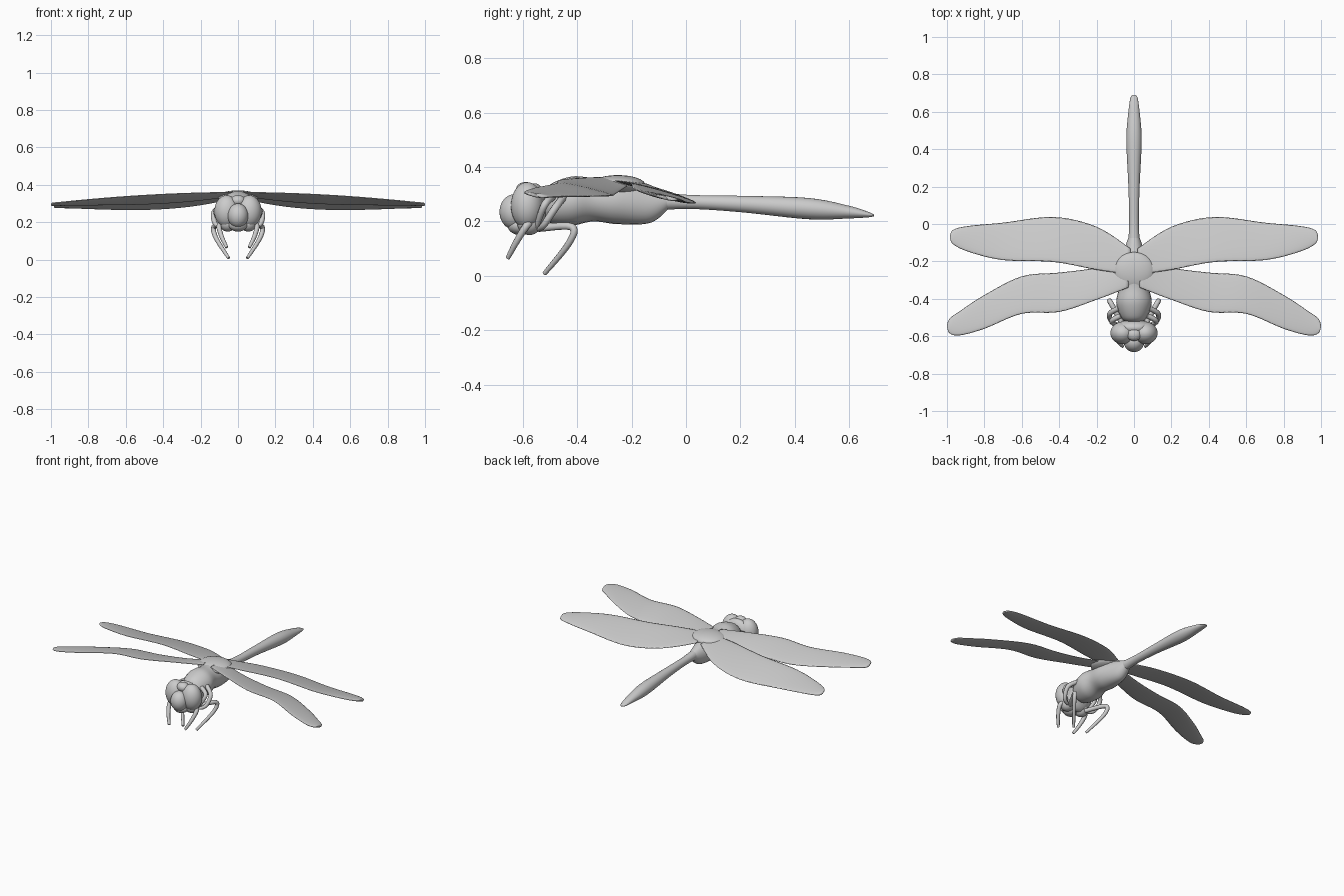
import bpy
import bmesh
import math
from mathutils import Vector

if "Cube" in bpy.data.objects:
    bpy.data.objects.remove(bpy.data.objects["Cube"])

color = (0.6, 0.6, 0.6, 1)
grey = bpy.data.materials.new("plain grey")
grey.use_nodes = True
grey.diffuse_color = color
grey.node_tree.nodes["Principled BSDF"].inputs["Base Color"].default_value = color


def add_object(name, data):
    data.materials.append(grey)
    obj = bpy.data.objects.new(name, data)
    bpy.context.collection.objects.link(obj)
    return obj


def finish(name, bm):
    """Turn a bmesh into a smooth shaded object."""
    bmesh.ops.recalc_face_normals(bm, faces=bm.faces)
    mesh = bpy.data.meshes.new(name)
    bm.to_mesh(mesh)
    bm.free()
    for face in mesh.polygons:
        face.use_smooth = True
    return add_object(name, mesh)


def smooth_path(points, steps=6):
    """Run a flowing curve through a few control points of any dimension."""
    points = [Vector(p) for p in points]
    padded = [points[0], *points, points[-1]]
    path = []
    for before, start, end, after in zip(padded, padded[1:], padded[2:], padded[3:]):
        leave, arrive = (end - before) / 2, (after - start) / 2
        for step in range(steps):
            t = step / steps
            ease = t * t * (3 - 2 * t)
            path.append(start.lerp(end, ease)
                        + leave * t * (1 - t) ** 2 - arrive * t * t * (1 - t))
    return path + [points[-1]]


def loft(name, rings):
    """Skin a row of closed rings and cap both ends."""
    bm = bmesh.new()
    rows = [[bm.verts.new(point) for point in ring] for ring in rings]
    for a, b in zip(rows, rows[1:]):
        for i in range(len(a)):
            bm.faces.new((a[i - 1], a[i], b[i], b[i - 1]))
    bm.faces.new(rows[0])
    bm.faces.new(rows[-1])
    return finish(name, bm)


def body(name, stations, sides=24):
    """Round body along y; a station is (y, centre z, half height, half width)."""
    angles = [math.tau * i / sides for i in range(sides)]
    loft(name, [[(wide * math.cos(a), y, z + tall * math.sin(a)) for a in angles]
                for y, z, tall, wide in smooth_path(stations)])


def ball(name, centre, radii):
    bm = bmesh.new()
    bmesh.ops.create_uvsphere(bm, u_segments=32, v_segments=20, radius=1)
    bmesh.ops.scale(bm, vec=radii, verts=bm.verts)
    bmesh.ops.translate(bm, vec=centre, verts=bm.verts)
    finish(name, bm)


def wing(name, side, stations, root_height, droop, sides=20):
    """Flat wing along x; a station is (x, middle y, half chord).
    It sinks towards the tip, and its trailing edge hangs lower."""
    rings = []
    for x, y, chord in smooth_path(stations):
        lead_z = root_height - x * x * 0.06
        hang = droop * math.sin(math.pi * min(x, 1) ** 0.8) + 0.01
        thick = min(0.008, chord / 3)
        ring = []
        for i in range(sides):
            angle = math.tau * i / sides
            across = math.cos(angle)
            z = lead_z - hang * (1 + across) / 2 + thick * math.sin(angle)
            ring.append((side * x, y + chord * across, z))
        rings.append(ring)
    loft(name, rings)


def limb(name, side, points, thickness):
    """Bent tube that narrows towards its end."""
    curve = bpy.data.curves.new(name, "CURVE")
    curve.dimensions = "3D"
    curve.bevel_depth = thickness
    curve.bevel_resolution = 3
    curve.use_fill_caps = True
    path = smooth_path(points)
    spline = curve.splines.new("POLY")
    spline.points.add(len(path) - 1)
    for i, (target, (x, y, z)) in enumerate(zip(spline.points, path)):
        target.co = (side * x, y, z, 1)
        target.radius = 1 - (i / len(path)) ** 3 / 2
    spline.use_smooth = True
    add_object(name, curve)


# Thorax and long tail
body("thorax", [(-0.53, 0.26, 0.03, 0.03), (-0.5, 0.265, 0.07, 0.07),
                (-0.42, 0.275, 0.09, 0.095), (-0.34, 0.28, 0.08, 0.08),
                (-0.25, 0.275, 0.085, 0.08), (-0.13, 0.26, 0.065, 0.05),
                (-0.06, 0.275, 0.025, 0.025)])
body("abdomen", [(-0.15, 0.275, 0.04, 0.035), (0, 0.272, 0.026, 0.026),
                 (0.2, 0.264, 0.03, 0.03), (0.45, 0.247, 0.039, 0.041),
                 (0.6, 0.234, 0.023, 0.03), (0.67, 0.225, 0.01, 0.02),
                 (0.69, 0.222, 0.003, 0.01)])

# Head
ball("head_back", (0, -0.555, 0.25), (0.1, 0.045, 0.09))
ball("face", (0, -0.63, 0.235), (0.055, 0.055, 0.065))
ball("jaw", (0, -0.61, 0.185), (0.05, 0.045, 0.035))
ball("crown", (0, -0.59, 0.315), (0.04, 0.035, 0.03))

# Saddle where the wings meet
ball("wing_saddle", (0, -0.25, 0.335), (0.11, 0.1, 0.035))

fore_outline = [(0.03, -0.27, 0.07), (0.2, -0.32, 0.085), (0.4, -0.365, 0.105),
                (0.6, -0.38, 0.1), (0.8, -0.47, 0.09), (0.93, -0.53, 0.065),
                (0.985, -0.545, 0.04), (1, -0.545, 0.005)]
hind_outline = [(0.02, -0.2, 0.07), (0.2, -0.13, 0.115), (0.43, -0.083, 0.12),
                (0.7, -0.093, 0.1), (0.88, -0.08, 0.07), (0.965, -0.07, 0.04),
                (0.985, -0.07, 0.005)]

# Leg joints for the left side
legs = {
    "front_leg": [(0.06, -0.56, 0.2), (0.1, -0.585, 0.185), (0.09, -0.62, 0.13),
                  (0.06, -0.655, 0.065)],
    "middle_leg": [(0.08, -0.45, 0.29), (0.13, -0.48, 0.25), (0.12, -0.52, 0.19),
                   (0.08, -0.54, 0.17)],
    "upper_leg": [(0.07, -0.49, 0.29), (0.12, -0.52, 0.26), (0.08, -0.55, 0.18)],
    "rear_leg": [(0.06, -0.54, 0.175), (0.125, -0.42, 0.18), (0.12, -0.43, 0.12),
                 (0.05, -0.52, 0.008)],
}

# Mirrored parts
for label, side in (("left", 1), ("right", -1)):
    ball(f"{label}_eye", (side * 0.06, -0.583, 0.258), (0.066, 0.06, 0.086))
    ball(f"{label}_cheek", (side * 0.055, -0.575, 0.195), (0.045, 0.045, 0.045))
    wing(f"{label}_fore_wing", side, fore_outline, root_height=0.36, droop=0.04)
    wing(f"{label}_hind_wing", side, hind_outline, root_height=0.35, droop=0.06)
    for part, joints in legs.items():
        limb(f"{label}_{part}", side, joints, thickness=0.014)
